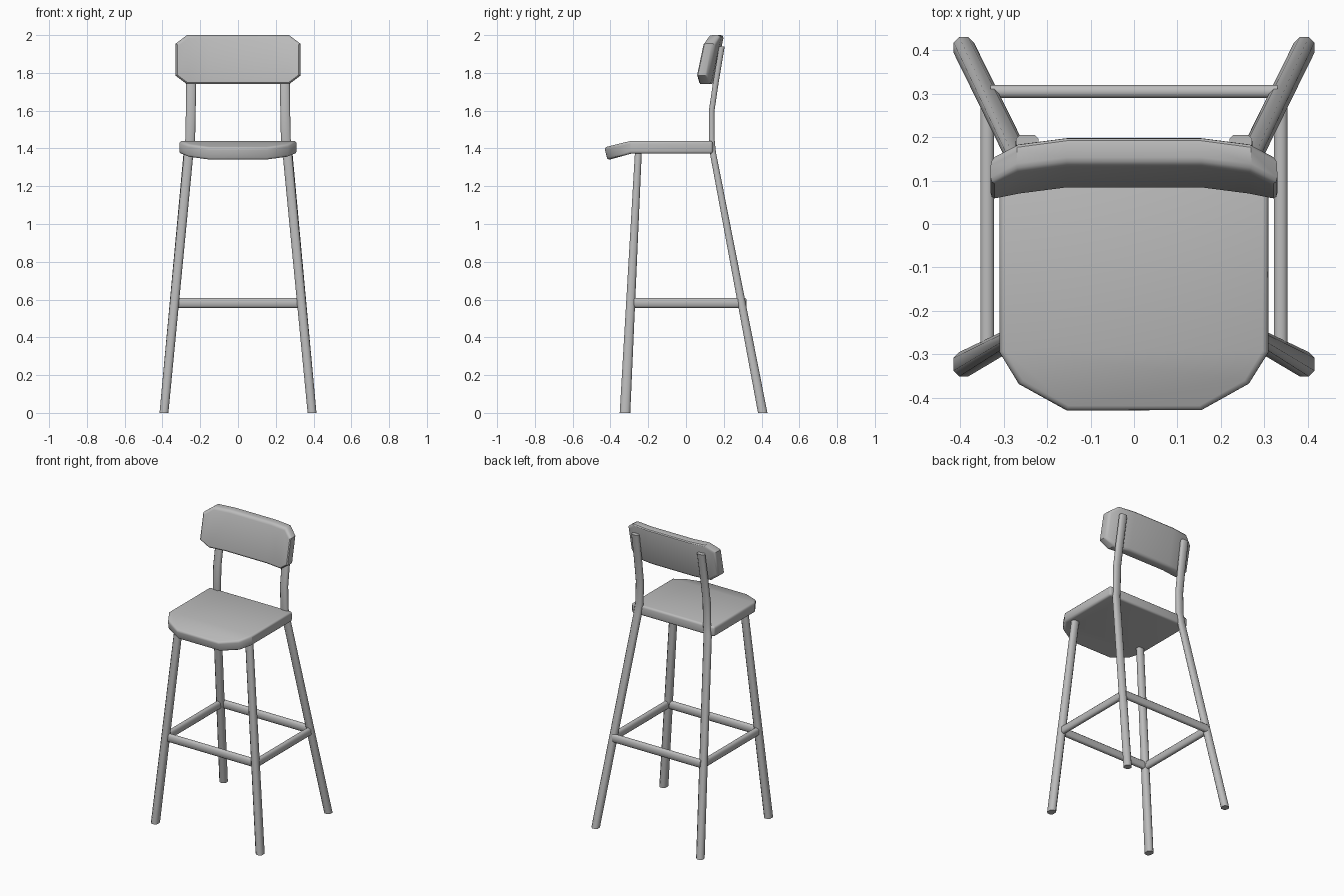
import bpy, bmesh, math
from mathutils import Vector

cube = bpy.data.objects.get("Cube")
if cube:
    bpy.data.objects.remove(cube, do_unlink=True)

grey = bpy.data.materials.new("light_grey")
grey.use_nodes = True
COLOUR = (0.5, 0.5, 0.5, 1)
grey.diffuse_color = COLOUR
grey.node_tree.nodes["Principled BSDF"].inputs["Base Color"].default_value = COLOUR


def finish(bm, name, angle=32):
    """Turn a bmesh into a named, smooth-shaded object."""
    bmesh.ops.recalc_face_normals(bm, faces=bm.faces)
    mesh = bpy.data.meshes.new(name)
    bm.to_mesh(mesh)
    bm.free()
    mesh.materials.append(grey)
    obj = bpy.data.objects.new(name, mesh)
    bpy.context.collection.objects.link(obj)
    bpy.ops.object.select_all(action="DESELECT")
    obj.select_set(True)
    bpy.context.view_layer.objects.active = obj
    bpy.ops.object.shade_smooth_by_angle(angle=math.radians(angle))
    return obj


def bar(name, path, sizes, axes):
    """Loft a chamfered rectangle along a path; axes span the section."""
    bm = bmesh.new()
    u, v = Vector(axes[0]), Vector(axes[1])
    rings = []
    for p, (w, d) in zip(path, sizes):
        c = 0.28 * min(w, d)
        a, b = w / 2, d / 2
        section = [(a, b - c), (a - c, b), (c - a, b), (-a, b - c),
                   (-a, c - b), (c - a, -b), (a - c, -b), (a, c - b)]
        rings.append([bm.verts.new(Vector(p) + u * s + v * t) for s, t in section])
    for low, high in zip(rings, rings[1:]):
        for i in range(8):
            j = (i + 1) % 8
            bm.faces.new((low[i], low[j], high[j], high[i]))
    bm.faces.new(rings[0])
    bm.faces.new(rings[-1])
    return finish(bm, name, 50)


def slab(outline, thickness, cuts, normal):
    """Extrude a flat outline and slice it along the given planes."""
    bm = bmesh.new()
    face = bm.faces.new([bm.verts.new(p) for p in outline])
    ext = bmesh.ops.extrude_face_region(bm, geom=[face])
    bmesh.ops.translate(bm, vec=Vector(normal) * thickness,
                        verts=[g for g in ext["geom"] if isinstance(g, bmesh.types.BMVert)])
    for co, no in cuts:
        bmesh.ops.bisect_plane(bm, geom=bm.verts[:] + bm.edges[:] + bm.faces[:],
                               dist=0.0005, plane_co=co, plane_no=no)
    return bm


def round_rim(bm, width):
    """Bevel the sharp edges around a slab's two faces."""
    bmesh.ops.recalc_face_normals(bm, faces=bm.faces)
    rim = [e for e in bm.edges if e.calc_face_angle(0) > math.radians(60)]
    bmesh.ops.bevel(bm, geom=rim, offset=width, segments=3, profile=0.5,
                    affect="EDGES", clamp_overlap=True)


# Seat with clipped front corners and a drooping front lip
half = [(0.31, 0.142), (0.31, -0.295), (0.265, -0.37), (0.155, -0.432)]
outline = [(x, y, 1.372) for x, y in half] + [(-x, y, 1.372) for x, y in reversed(half)]
seat = slab(outline, 0.068, [((0, -0.295, 0), (0, 1, 0))], (0, 0, 1))
for v in seat.verts:
    drop = max(0, -0.295 - v.co.y)
    v.co.z -= 0.25 * drop
    if v.co.z < 1.39:
        v.co.y += 0.12 * drop
round_rim(seat, 0.014)
finish(seat, "seat")

# Backrest: clipped panel, ends curved forward, leaning back
half = [(0.33, 1.785), (0.33, 1.955), (0.27, 2.0), (-0.27, 2.0),
        (-0.33, 1.955), (-0.33, 1.785), (-0.27, 1.74), (0.27, 1.74)]
cuts = [((x, 0, 0), (1, 0, 0)) for x in (-0.27, -0.155, 0.155, 0.27)]
back = slab([(x, 0.108, z) for x, z in half], 0.066, cuts, (0, 1, 0))
for v in back.verts:
    a = abs(v.co.x)
    curve = 0.13 * max(0, a - 0.155) + 0.25 * max(0, a - 0.27)
    v.co.y += 0.21 * (v.co.z - 1.87) - curve
round_rim(back, 0.018)
finish(back, "backrest")

X, Y, Z = (1, 0, 0), (0, 1, 0), (0, 0, 1)
for side, s in (("left", 1), ("right", -1)):
    # Front leg
    bar(f"front_leg_{side}", [(s * 0.392, -0.323, 0), (s * 0.26, -0.252, 1.385)],
        [(0.047, 0.056), (0.05, 0.036)], (X, Y))
    # Back leg continuing up as a bent backrest post
    bar(f"back_leg_{side}",
        [(s * 0.392, 0.406, 0), (s * 0.262, 0.142, 1.38), (s * 0.253, 0.136, 1.45),
         (s * 0.25, 0.136, 1.6), (s * 0.248, 0.158, 1.75), (s * 0.246, 0.19, 1.94)],
        [(0.047, 0.05), (0.052, 0.033)] + [(0.052, 0.03)] * 4, (X, Y))
    # Side rung
    bar(f"side_rung_{side}", [(s * 0.338, -0.29, 0.583), (s * 0.338, 0.295, 0.583)],
        [(0.032, 0.053)] * 2, (X, Z))

# Front and back rungs
for name, y in (("front_rung", -0.29), ("back_rung", 0.305)):
    bar(name, [(-0.33, y, 0.583), (0.33, y, 0.583)], [(0.03, 0.053)] * 2, (Y, Z))
